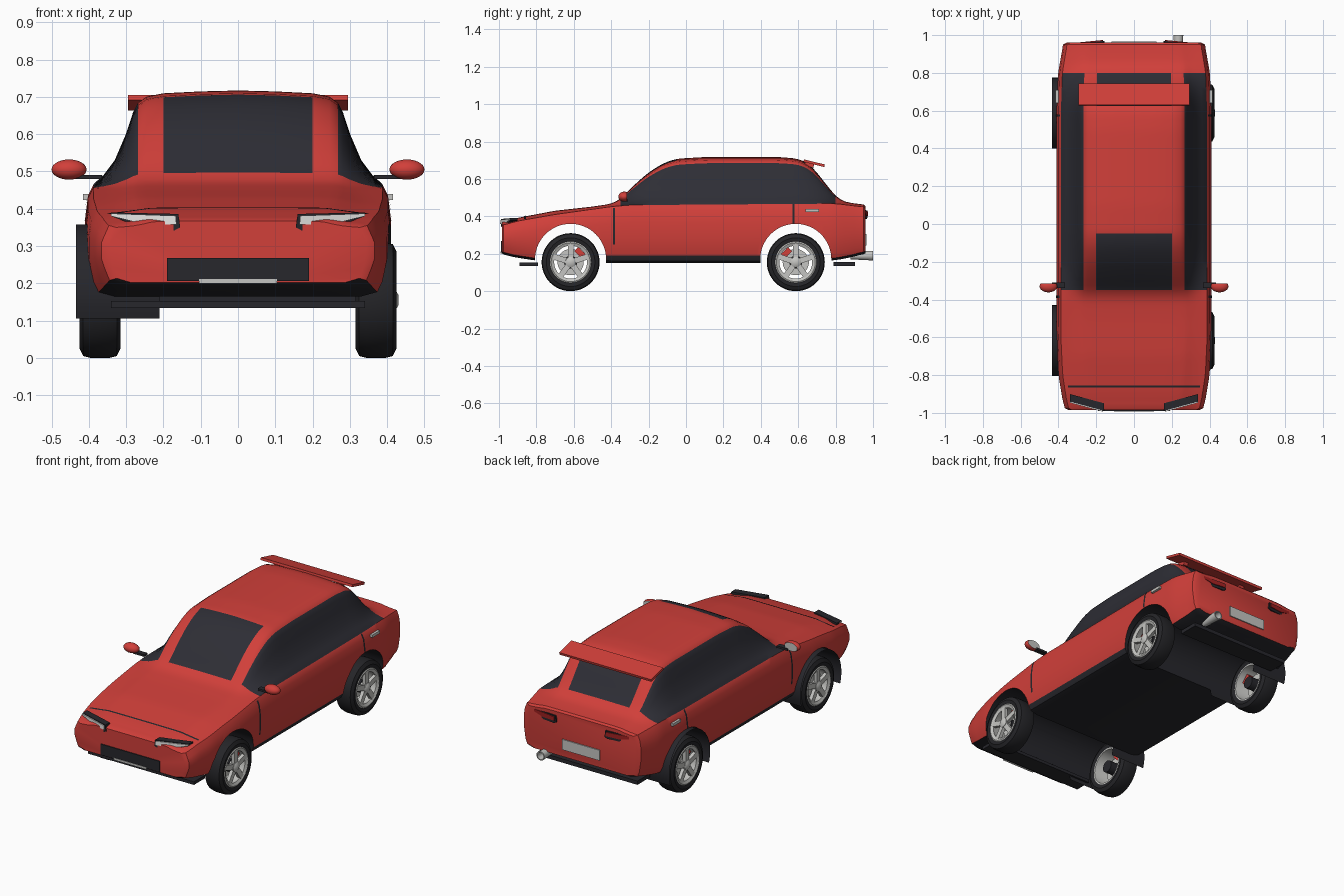
import bpy, bmesh, math
from mathutils import Vector, Matrix
from mathutils.bvhtree import BVHTree

if "Cube" in bpy.data.objects:
    bpy.data.objects.remove(bpy.data.objects["Cube"])


def material(name, r, g, b):
    m = bpy.data.materials.new(name)
    m.use_nodes = True
    m.diffuse_color = (r, g, b, 1)
    m.node_tree.nodes["Principled BSDF"].inputs["Base Color"].default_value = (r, g, b, 1)
    return m


red = material("red_paint", 0.64, 0.05, 0.042)
glass = material("tinted_glass", 0.027, 0.027, 0.036)
trim = material("black_trim", 0.02, 0.02, 0.025)
rubber = material("tyre_rubber", 0.018, 0.018, 0.021)
silver = material("silver_metal", 0.56, 0.56, 0.54)
white = material("lamp_white", 0.8, 0.8, 0.78)
lamp_red = material("lamp_red", 0.35, 0.015, 0.015)
made = []


def finish(name, bm, *mats):
    bmesh.ops.recalc_face_normals(bm, faces=bm.faces)
    mesh = bpy.data.meshes.new(name)
    bm.to_mesh(mesh)
    bm.free()
    for m in mats:
        mesh.materials.append(m)
    ob = bpy.data.objects.new(name, mesh)
    bpy.context.collection.objects.link(ob)
    made.append(ob)
    return ob


def box(name, centre, size, mat, turn=0, axis='X'):
    bm = bmesh.new()
    shape = Matrix.Rotation(turn, 4, axis) @ Matrix.Diagonal((*size, 1))
    bmesh.ops.create_cube(bm, size=1, matrix=Matrix.Translation(centre) @ shape)
    return finish(name, bm, mat)


def grid(bm, rows, closed=False):
    rows = [[bm.verts.new(p) for p in row] for row in rows]
    faces = []
    for a, b in zip(rows, rows[1:]):
        n = len(a)
        for i in range(n if closed else n - 1):
            k = (i + 1) % n
            faces.append(bm.faces.new((a[i], a[k], b[k], b[i])))
    return rows, faces


def lathe(name, profile, centre, mat, axis='X', steps=40, loop=False):
    """Turn (along, radius) points about an axis; loop joins the profile into a ring."""
    bm = bmesh.new()
    pts = profile + profile[:1] if loop else profile
    rows = []
    for along, r in pts:
        row = []
        for i in range(steps):
            a = math.tau * i / steps
            u, v = r * math.cos(a), r * math.sin(a)
            row.append(Vector(centre) + Vector((along, u, v) if axis == 'X' else (u, along, v)))
        rows.append(row)
    rows, _ = grid(bm, rows, True)
    if loop:
        bmesh.ops.remove_doubles(bm, verts=bm.verts, dist=1e-5)
    else:
        bm.faces.new(rows[0])
        bm.faces.new(rows[-1])
    return finish(name, bm, mat)


def curve(table, y, soft=0.025):
    """Softened linear interpolation through (y, value) pairs."""
    def linear(t):
        if t <= table[0][0]:
            return table[0][1]
        for (a, va), (b, vb) in zip(table, table[1:]):
            if t <= b:
                return va + (vb - va) * (t - a) / (b - a)
        return table[-1][1]
    return sum(linear(y + soft * k / 2) for k in range(-2, 3)) / 5


# Body shell lofted along its length
TOP = [(-.98, .37), (-.9, .392), (-.7, .43), (-.5, .452), (-.4, .467), (-.36, .485), (-.28, .565),
       (-.2, .635), (-.12, .685), (-.05, .708), (.1, .717), (.5, .717), (.6, .708), (.66, .68),
       (.72, .61), (.78, .53), (.83, .483), (.88, .472), (.955, .462)]
BELT = [(-.98, .352), (-.9, .375), (-.7, .41), (-.4, .452), (-.3, .46), (.8, .468), (.95, .45)]
WIDTH = [(-.98, .362), (-.95, .375), (-.8, .4), (-.6, .41), (.6, .41), (.8, .402), (.95, .375)]
FLOOR = [(-.98, .2), (-.94, .185), (-.8, .163), (-.4, .15), (.42, .15), (.8, .165), (.9, .185), (.95, .2)]
CABIN = [(.36, .1), (.33, .26), (.3, .54), (.282, .76), (.268, .87), (.245, .935), (.2, .97), (.1, .99), (0, 1)]


def section(y, scale=1):
    top, belt, low = curve(TOP, y), curve(BELT, y), curve(FLOOR, y)
    s = curve(WIDTH, y) / .41
    half = [(0, low), (.34, low), (.385, low + .012), (.398, low + .04),
            (.41, low + .45 * (belt - low)), (.41, low + .7 * (belt - low)),
            (.402, belt - .03), (.387, belt)]
    half += [(x, belt + f * (top - belt)) for x, f in CABIN]
    ring = half + [(-x, z) for x, z in half[-2:0:-1]]
    return [(x * s * scale, y, .28 + (z - .28) * scale) for x, z in ring]


stations = [-.975 + .025 * i for i in range(78)]
rings = [section(y) for y in stations]
rings.insert(0, [(x, -.985, z) for x, y, z in section(-.985, .95)])
rings.append([(x, .96, z) for x, y, z in section(.96, .95)])
bm = bmesh.new()
rows, faces = grid(bm, rings, True)
bm.faces.new(rows[0])
bm.faces.new(rows[-1])
count = len(rings[0])
for n, f in enumerate(faces):
    i = n % count
    j = min(i, count - 1 - i)
    y = f.calc_center_median().y
    side_glass = 7 <= j <= 11 and -.35 < y < .8
    screen = j >= 14 and (-.35 < y < -.05 or .625 < y < .8)
    if side_glass or screen:
        f.material_index = 1
    elif j < 2 or (j == 2 and abs(y) < .43):
        f.material_index = 2
bmesh.ops.recalc_face_normals(bm, faces=bm.faces)
surface = BVHTree.FromBMesh(bm)
body = finish("body", bm, red, glass, trim)

# Wheel arches cut through the body
AXLES = {"front": -.617, "rear": .587}
for end, y in AXLES.items():
    cutter = lathe("arch_cutter", [(-.6, .19), (.6, .19)], (0, y, .17), red, steps=64)
    cutter.data.materials.append(glass)
    cutter.data.materials.append(trim)
    for p in cutter.data.polygons:
        p.material_index = 2
    mod = body.modifiers.new("arch", 'BOOLEAN')
    mod.operation, mod.solver, mod.object = 'DIFFERENCE', 'EXACT', cutter
    bpy.context.view_layer.objects.active = body
    bpy.ops.object.modifier_apply(modifier=mod.name)
    made.remove(cutter)
    bpy.data.objects.remove(cutter)

    # Thin arch liner on the right side
    bm = bmesh.new()
    arc = [math.radians(-20 + 10 * i) for i in range(23)]
    grid(bm, [[(x, y + .188 * math.cos(a), .17 + .188 * math.sin(a)) for a in arc] for x in (-.435, -.21)])
    finish(end + "_arch_liner", bm, trim)


def decal(name, start, stop, half, toward, mat):
    """Thin strip laid on the body surface."""
    start, stop, half, toward = map(Vector, (start, stop, half, toward))
    rows = []
    for k in range(13):
        mid = start.lerp(stop, k / 12)
        row = []
        for p in (mid - half, mid + half):
            hit, normal, _, _ = surface.ray_cast(p, toward)
            row.append(hit - toward * .003)
        rows.append(row)
    bm = bmesh.new()
    grid(bm, rows)
    finish(name, bm, mat)


def lamp(name, poly, y, slope, depth, mat, side):
    """Slanted prism from an x-z outline."""
    bm = bmesh.new()
    rows = [[(side * x, y + slope * (x - .155) + d, z) for x, z in poly] for d in (0, depth)]
    rows, _ = grid(bm, rows, True)
    bm.faces.new(rows[0])
    bm.faces.new(rows[1])
    finish(name, bm, mat)


HOUSING = [(.155, .35), (.16, .386), (.34, .39), (.34, .38), (.24, .342), (.17, .342)]
LENS = [(.165, .358), (.167, .381), (.34, .387), (.34, .38), (.245, .357)]

for side, label in ((1, "left"), (-1, "right")):
    # Panel gaps and door handle
    inward = (-side, 0, 0)
    decal(label + "_front_door_gap", (side, -.385, .25), (side, -.385, .445), (0, .006, 0), inward, trim)
    decal(label + "_rear_door_gap", (side, .575, .362), (side, .575, .465), (0, .006, 0), inward, trim)
    box(label + "_door_handle", (side * .408, .675, .432), (.014, .07, .016), silver)

    # Lamps
    lamp(label + "_headlight_housing", HOUSING, -.99, .27, .04, trim, side)
    lamp(label + "_headlight", LENS, -.996, .27, .03, white, side)
    up = .045
    lamp(label + "_taillight_housing", [(x, z + up) for x, z in HOUSING], .97, -.1, -.04, trim, side)
    lamp(label + "_taillight", [(x, z + up) for x, z in LENS], .975, -.1, -.03, lamp_red, side)

    # Door mirror
    bm = bmesh.new()
    shape = Matrix.Translation((side * .453, -.33, .505)) @ Matrix.Diagonal((.047, .032, .027, 1))
    bmesh.ops.create_uvsphere(bm, u_segments=24, v_segments=14, radius=1, matrix=shape)
    bmesh.ops.bisect_plane(bm, geom=bm.verts[:] + bm.edges[:] + bm.faces[:], plane_co=(0, -.315, 0),
                           plane_no=(0, 1, 0), clear_outer=True)
    rim = [e for e in bm.edges if e.is_boundary]
    for f in bmesh.ops.contextual_create(bm, geom=rim)["faces"]:
        f.material_index = 1
    finish(label + "_mirror", bm, red, silver)
    box(label + "_mirror_arm", (side * .4, -.325, .485), (.07, .03, .012), trim)

    # Wheels and brakes
    for end, y in AXLES.items():
        name = f"{end}_{label}_"
        hub = Vector((side * .37, y, .155))
        tyre = [(-.05, .108), (-.055, .13), (-.045, .15), (-.025, .155),
                (.025, .155), (.045, .15), (.055, .13), (.05, .108)]
        lathe(name + "tyre", tyre, hub, rubber, steps=48, loop=True)
        rim = [(-.05, .112), (.05, .112), (.054, .104), (.046, .088), (.03, .092), (-.05, .1)]
        lathe(name + "rim", [(side * a, r) for a, r in rim], hub, silver, loop=True)
        lathe(name + "brake_disc", [(-.022, .07), (-.012, .07)], hub, silver)
        lathe(name + "axle_hub", [(-side * .045, .035), (side * .02, .035)], hub, trim, steps=24)
        lathe(name + "hub_cap", [(side * .02, .03), (side * .052, .028), (side * .06, .014)], hub, silver, steps=20)
        for k in range(5):
            a = math.tau * k / 5 + math.pi / 2
            out = Vector((side * .04, .055 * math.cos(a), .055 * math.sin(a)))
            box(f"{name}spoke_{k + 1}", hub + out, (.02, .085, .03), silver, a)
        back = 1 if end == "front" else -1
        box(name + "caliper", hub + Vector((0, back * .05, .05)), (.035, .03, .055), red, back * math.pi / 4)

# Nose details
decal("bonnet_gap", (-.35, -.86, 1), (.35, -.86, 1), (0, .005, 0), (0, 0, -1), trim)
box("grille", (0, -.98, .237), (.38, .02, .063), trim)
box("front_number_plate", (0, -.982, .206), (.21, .022, .012), silver)
box("front_lip", (0, -.84, .143), (.68, .1, .018), trim)

# Tail details
box("rear_number_plate", (0, .96, .275), (.24, .012, .06), silver)
box("rear_lip", (0, .845, .145), (.64, .115, .022), trim)
box("roof_spoiler", (0, .685, .684), (.59, .115, .014), red, -.24)
for side in (-1, 1):
    box("spoiler_mount", (side * .2, .66, .68), (.03, .05, .03), red, -.24)
pipe = [(-.12, .02), (0, .026), (0, .02), (-.06, .018)]
lathe("exhaust_pipe", pipe, (.235, 1, .19), silver, 'Y', 24)

# Smooth shading with sharp creases
bpy.ops.object.select_all(action='DESELECT')
for ob in made:
    ob.select_set(True)
bpy.context.view_layer.objects.active = body
bpy.ops.object.shade_smooth_by_angle(angle=math.radians(32))
